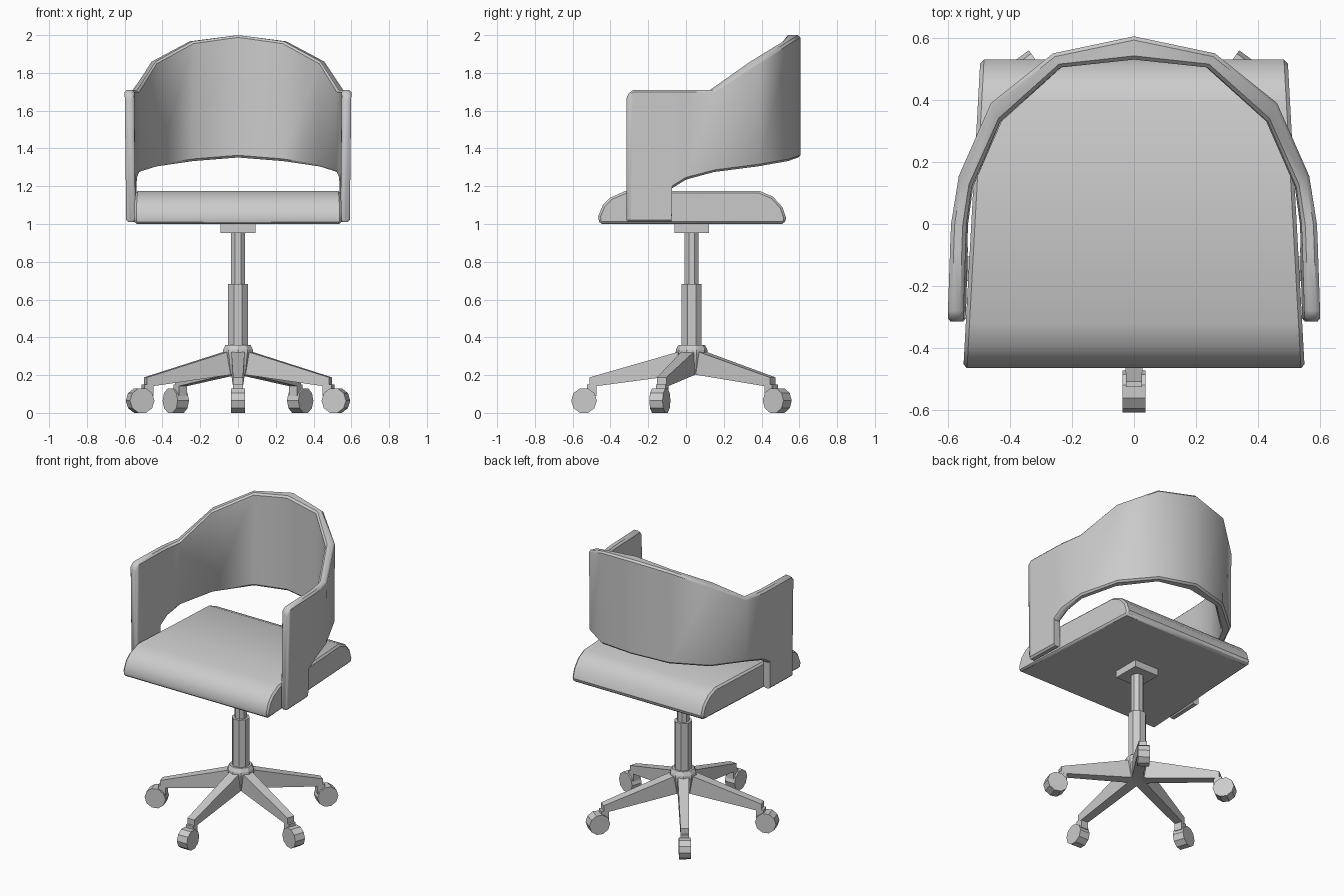
import bpy, bmesh, math
from mathutils import Matrix, Vector

if "Cube" in bpy.data.objects:
    bpy.data.objects.remove(bpy.data.objects["Cube"])

CY = 0.03  # y of the column centre


def make(name, verts, faces, smooth=None, bevel=0, matrix=None):
    mesh = bpy.data.meshes.new(name)
    mesh.from_pydata(verts, [], faces)
    bm = bmesh.new()
    bm.from_mesh(mesh)
    bmesh.ops.recalc_face_normals(bm, faces=bm.faces)
    bm.to_mesh(mesh)
    bm.free()
    ob = bpy.data.objects.new(name, mesh)
    bpy.context.collection.objects.link(ob)
    if matrix:
        ob.matrix_world = matrix
    if bevel:
        mod = ob.modifiers.new("bevel", 'BEVEL')
        mod.width = bevel
        mod.segments = 1
        mod.limit_method = 'ANGLE'
        mod.angle_limit = math.radians(60)
    if smooth:
        bpy.ops.object.select_all(action='DESELECT')
        ob.select_set(True)
        bpy.context.view_layer.objects.active = ob
        bpy.ops.object.shade_smooth_by_angle(angle=math.radians(smooth))
    return ob


def loft(name, rings, **kw):
    """Skin a list of equal rings and cap both ends."""
    n = len(rings[0])
    verts = [p for r in rings for p in r]
    faces = [(i * n + j, i * n + (j + 1) % n, (i + 1) * n + (j + 1) % n, (i + 1) * n + j)
             for i in range(len(rings) - 1) for j in range(n)]
    faces += [tuple(range(n)), tuple(range(len(verts) - n, len(verts)))]
    return make(name, verts, faces, **kw)


def tube(name, sides, profile, phase=0.5, **kw):
    """Upright prism from (radius, z) pairs."""
    rings = [[(r * math.cos(2 * math.pi * (k + phase) / sides),
               CY + r * math.sin(2 * math.pi * (k + phase) / sides), z)
              for k in range(sides)] for r, z in profile]
    return loft(name, rings, **kw)


def rect(x, w, z0, z1):
    return [(x, -w, z0), (x, w, z0), (x, w, z1), (x, -w, z1)]


# Seat: cushion profile stretched across, narrower at the back
prof = [(-.458, 1.0), (-.465, 1.04), (-.44, 1.10), (-.40, 1.14), (-.32, 1.175),
        (.39, 1.175), (.46, 1.145), (.51, 1.09), (.53, 1.03), (.52, 1.0)]
loft("seat", [[(s * (.55 - .055 * (y + .46)), y, z) for y, z in prof] for s in (-1, 1)],
     smooth=35, bevel=.012)

# Wraparound back and arms: outer x,y / inner x,y / bottom z / top z
half = [(.592, -.315, .558, -.315, 1.02, 1.665),
        (.60, -.305, .55, -.305, 1.01, 1.69),
        (.60, -.28, .549, -.28, 1.01, 1.71),
        (.593, -.076, .543, -.076, 1.01, 1.71),
        (.593, -.073, .543, -.073, 1.19, 1.71),
        (.59, 0, .54, 0, 1.235, 1.71),
        (.565, .155, .523, .12, 1.275, 1.71),
        (.46, .39, .43, .33, 1.305, 1.86),
        (.26, .55, .235, .505, 1.333, 1.967),
        (0, .605, 0, .53, 1.352, 2.0)]


def shell_ring(side, ox, oy, ix, iy, b, t):
    c = .012
    o, i = Vector((ox, oy)), Vector((ix, iy))
    d = (i - o).normalized() * c
    pts = [(o, b + c), (o, t - c), (o + d, t), (i - d, t),
           (i, t - c), (i, b + c), (i - d, b), (o + d, b)]
    return [(side * p.x * (1 - .02 * (1.71 - z)), p.y, z) for p, z in pts]


loft("backrest_and_arms",
     [shell_ring(1, *s) for s in half] + [shell_ring(-1, *s) for s in half[-2::-1]], smooth=40)

# Mounting plate and gas column
loft("mounting_plate", [[(x, CY + y, z) for x, y in
                         ((-.092, -.092), (.092, -.092), (.092, .092), (-.092, .092))]
                        for z in (.953, 1.003)])
tube("upper_column", 8, [(.04, .66), (.04, .96)], smooth=30)
tube("lower_column", 8, [(.057, .34), (.057, .683)], smooth=30)

# Hub of the star base
tube("base_hub", 10, [(.065, .205), (.085, .32), (.083, .335), (.07, .36)])

# Five legs with casters
for k, reach in enumerate((.57, .545, .56, .56, .545)):
    m = Matrix.Translation((0, CY, 0)) @ Matrix.Rotation(math.radians(-90 + 72 * k), 4, 'Z')
    loft(f"base_leg_{k+1}", [rect(.03, .036, .205, .335),
                             rect(reach - .03, .026, .137, .188)], matrix=m)
    loft(f"caster_stem_{k+1}", [rect(reach - .065, .026, .09, .15),
                                rect(reach - .015, .026, .09, .15)], matrix=m)
    loft(f"caster_wheel_{k+1}",
         [[(reach + .068 * math.sin(math.tau * (j + .5) / 10), w,
            .065 + .068 * math.cos(math.tau * (j + .5) / 10)) for j in range(10)]
          for w in (-.037, .037)], matrix=m)
